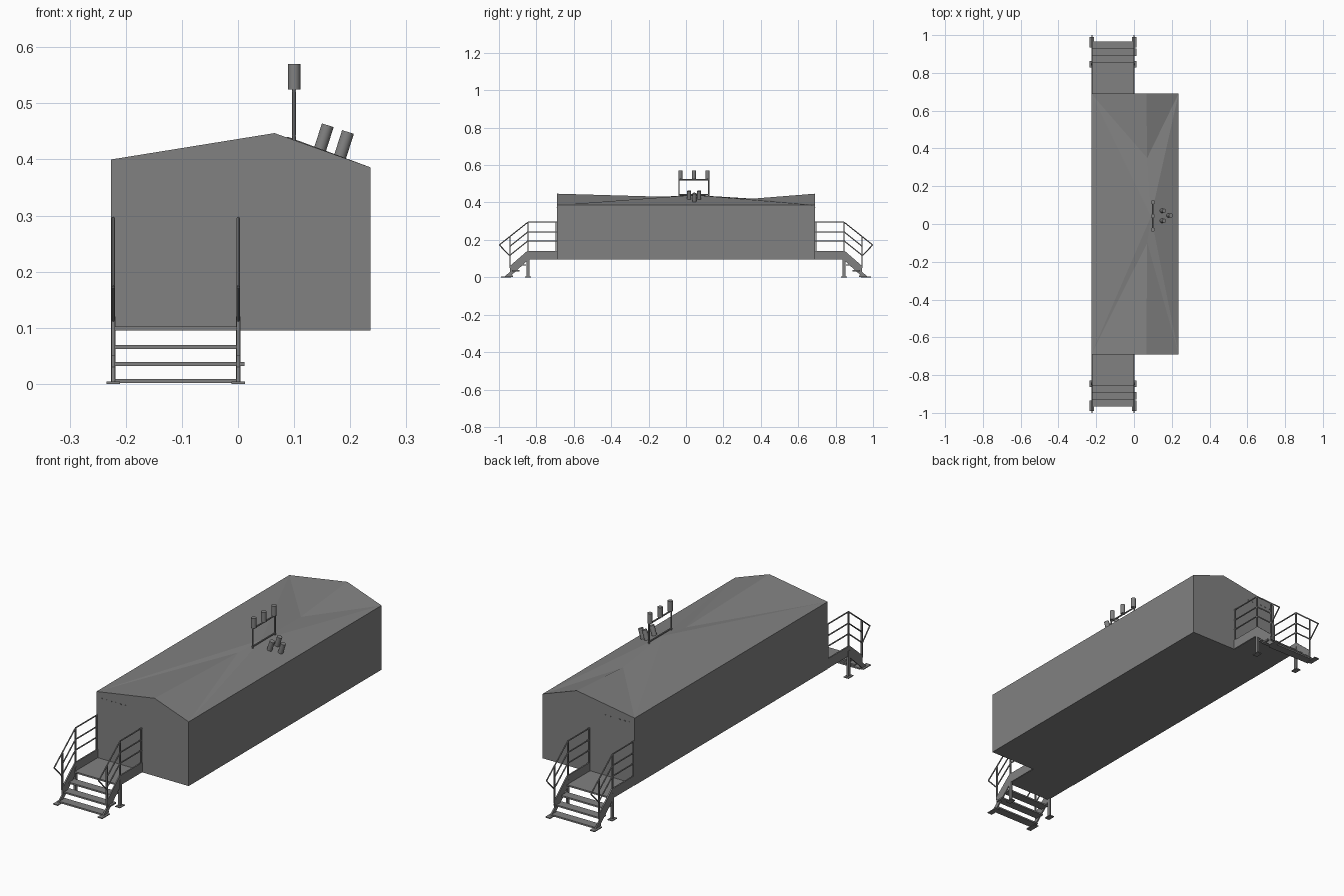
import bpy, bmesh
from mathutils import Vector

cube = bpy.data.objects.get("Cube")
if cube:
    bpy.data.objects.remove(cube, do_unlink=True)

grey = bpy.data.materials.new("painted grey")
grey.use_nodes = True
GREY = (0.22, 0.22, 0.22, 1)
grey.diffuse_color = GREY
grey.node_tree.nodes["Principled BSDF"].inputs["Base Color"].default_value = GREY


def finish(name, bm):
    bmesh.ops.recalc_face_normals(bm, faces=bm.faces)
    mesh = bpy.data.meshes.new(name)
    bm.to_mesh(mesh)
    bm.free()
    mesh.materials.append(grey)
    obj = bpy.data.objects.new(name, mesh)
    bpy.context.scene.collection.objects.link(obj)
    return obj


def add_box(bm, lo, hi):
    lo, hi = Vector(lo), Vector(hi)
    verts = bmesh.ops.create_cube(bm, size=1)["verts"]
    for v in verts:
        v.co = (lo + hi) / 2 + v.co * (hi - lo)


def add_rod(bm, a, b, radius, sides=8):
    a, b = Vector(a), Vector(b)
    verts = bmesh.ops.create_cone(bm, cap_ends=True, segments=sides, radius1=radius,
                                  radius2=radius, depth=(b - a).length)["verts"]
    turn = (b - a).to_track_quat('Z', 'Y')
    for v in verts:
        v.co = turn @ v.co + (a + b) / 2


def add_plate(bm, profile, x0, x1):
    """Extrude a (y, z) outline along x."""
    face = bm.faces.new([bm.verts.new((x0, y, z)) for y, z in profile])
    new = bmesh.ops.extrude_face_region(bm, geom=[face])["geom"]
    for v in new:
        if isinstance(v, bmesh.types.BMVert):
            v.co.x = x1


# Cabin with a slightly uneven roof ridge
LEFT, RIGHT, END, FLOOR = -0.226, 0.236, 0.69, 0.095
bm = bmesh.new()
ridge = [bm.verts.new(p) for p in ((0.065, -END, 0.447), (0.07, -0.1, 0.43),
                                   (0.09, 0.04, 0.44), (0.07, 0.35, 0.42),
                                   (0.065, END, 0.447))]
base, eave = {}, {}
for x, z in ((LEFT, 0.40), (RIGHT, 0.386)):
    for y in (-END, END):
        base[x, y] = bm.verts.new((x, y, FLOOR))
        eave[x, y] = bm.verts.new((x, y, z))
for x in (LEFT, RIGHT):
    f, b = eave[x, -END], eave[x, END]
    bm.faces.new((base[x, -END], base[x, END], b, f))
    bm.faces.new((f, ridge[2], b))
    for i in range(4):
        bm.faces.new((f if i < 2 else b, ridge[i], ridge[i + 1]))
for y, top in ((-END, ridge[0]), (END, ridge[4])):
    bm.faces.new((base[LEFT, y], base[RIGHT, y], eave[RIGHT, y], top, eave[LEFT, y]))
bm.faces.new([base[k] for k in ((LEFT, -END), (RIGHT, -END), (RIGHT, END), (LEFT, END))])
finish("cabin", bm)

# Row of small vents high on each gable
bm = bmesh.new()
for s in (-1, 1):
    for i in range(6):
        x = -0.2 + i * 0.024
        add_box(bm, (x - 0.003, s * END - 0.002, 0.373), (x + 0.003, s * END + 0.002, 0.377))
finish("gable_vents", bm)

# Stairs, landing and railings at both ends
SIDES = (-0.2225, 0.0005)
STRINGER = ((0.69, 0.14), (0.85, 0.14), (0.94, 0.062), (0.94, 0.03), (0.975, 0.0),
            (0.945, 0.0), (0.84, 0.096), (0.69, 0.096))
for s, end in ((-1, "front"), (1, "back")):
    # Landing and treads
    bm = bmesh.new()
    add_box(bm, (SIDES[0], s * 0.69, 0.095), (SIDES[1], s * 0.855, 0.102))
    for i in range(3):
        y, z = 0.925 - i * 0.035, 0.002 + i * 0.03
        add_box(bm, (SIDES[0], s * y, z),
                (0.012 if i == 1 else SIDES[1], s * (y + 0.04), z + 0.007))
    finish(end + "_landing_and_treads", bm)

    frame, rails = bmesh.new(), bmesh.new()
    for x in SIDES:
        # Side plates, legs and foot plates
        add_plate(frame, [(s * y, z) for y, z in STRINGER], x - 0.003, x + 0.003)
        add_box(frame, (x - 0.004, s * 0.838, 0), (x + 0.004, s * 0.852, 0.12))
        for y, half in ((0.845, 0.017), (0.962, 0.027)):
            add_box(frame, (x - 0.012, s * (y - half), 0), (x + 0.012, s * (y + half), 0.004))
        # Handrail posts
        for y, z0, z1 in ((0.695, 0.1, 0.295), (0.845, 0.1, 0.295), (0.94, 0.05, 0.218)):
            add_box(rails, (x - 0.003, s * (y - 0.003), z0), (x + 0.003, s * (y + 0.003), z1))
        # Handrails that bend down along the stairs
        paths = [[(0.69, z), (0.845, z), (0.94, z - 0.076)] for z in (0.195, 0.243)]
        paths.append([(0.69, 0.295), (0.845, 0.295), (0.998, 0.173), (0.94, 0.112)])
        for path in paths:
            for a, b in zip(path, path[1:]):
                add_rod(rails, (x, s * a[0], a[1]), (x, s * b[0], b[1]), 0.003)
    finish(end + "_stair_frame", frame)
    finish(end + "_railings", rails)

# Rooftop antenna frame
bm = bmesh.new()
for y in (-0.037, 0.122):
    add_rod(bm, (0.1, y, 0.42), (0.1, y, 0.525), 0.0035)
for z in (0.442, 0.522):
    add_rod(bm, (0.1, -0.04, z), (0.1, 0.125, z), 0.0035)
finish("antenna_frame", bm)

# Upright canisters on the frame and tilted pipes on the roof slope
bm = bmesh.new()
for y in (-0.03, 0.042, 0.115):
    add_rod(bm, (0.1, y, 0.525), (0.1, y, 0.57), 0.011, 24)
for x, y, z in ((0.144, 0.017, 0.411), (0.144, 0.07, 0.411), (0.18, 0.045, 0.399)):
    add_rod(bm, (x, y, z), (x + 0.016, y, z + 0.05), 0.011, 24)
pipes = finish("roof_pipes", bm)
bpy.ops.object.select_all(action='DESELECT')
bpy.context.view_layer.objects.active = pipes
pipes.select_set(True)
bpy.ops.object.shade_smooth_by_angle()
